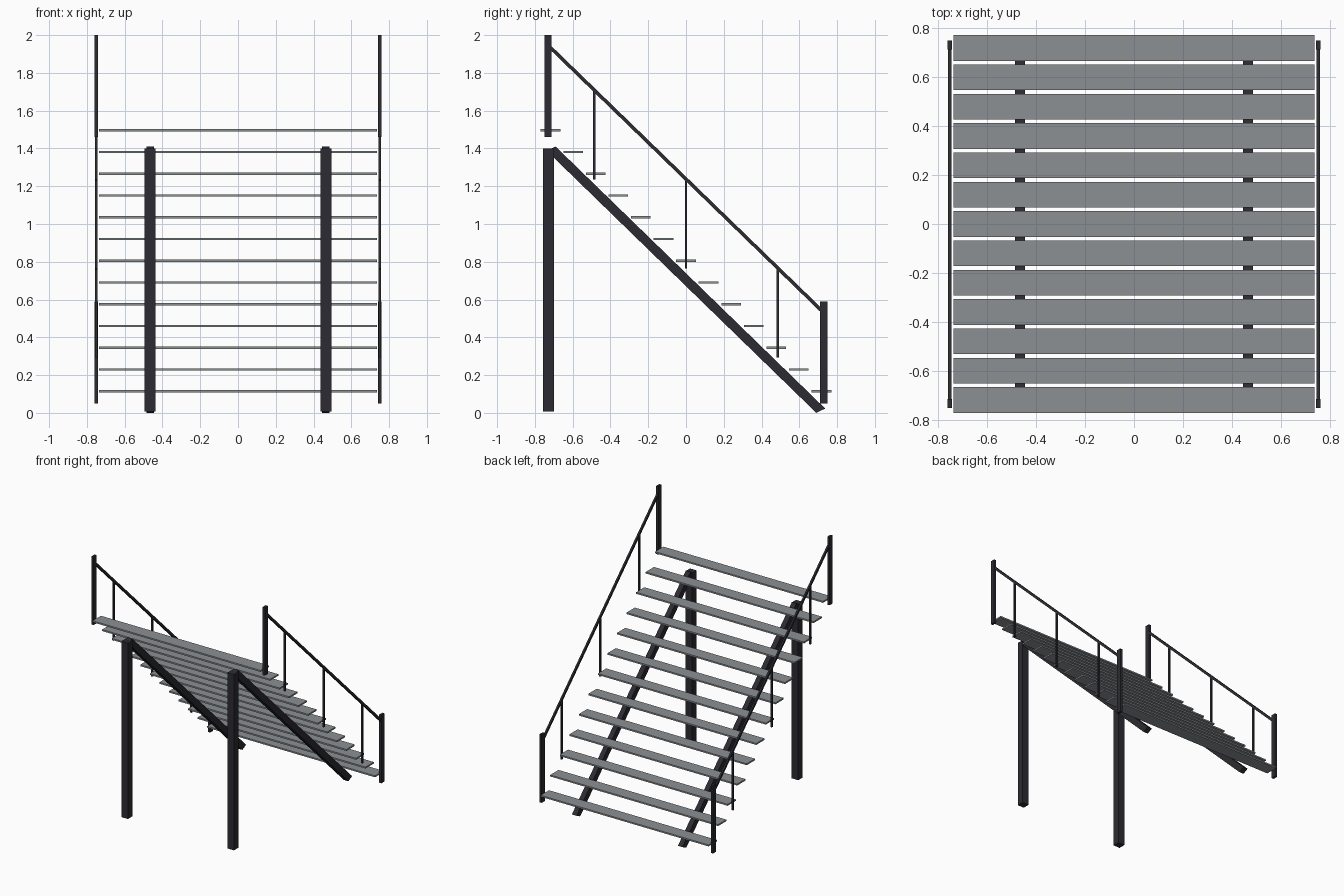
import bpy
import bmesh
from mathutils import Vector

# Remove the default cube only
cube = bpy.data.objects.get("Cube")
if cube:
    bpy.data.objects.remove(cube, do_unlink=True)


def make_material(name, rgb):
    mat = bpy.data.materials.new(name)
    color = (*rgb, 1.0)
    mat.diffuse_color = color
    mat.use_nodes = True
    for node in mat.node_tree.nodes:
        if node.type == "BSDF_PRINCIPLED":
            node.inputs["Base Color"].default_value = color
    return mat


tread_gray = make_material("tread gray", (0.26, 0.28, 0.29))
frame_dark = make_material("dark frame metal", (0.025, 0.024, 0.032))


def extrude_profile(name, profile, x, width, mat):
    """Flat side profile of (y, z) points, given a width along x."""
    bm = bmesh.new()
    verts = [bm.verts.new((x - width / 2, y, z)) for y, z in profile]
    face = bm.faces.new(verts)
    result = bmesh.ops.extrude_face_region(bm, geom=[face])
    moved = [v for v in result["geom"] if isinstance(v, bmesh.types.BMVert)]
    bmesh.ops.translate(bm, verts=moved, vec=Vector((width, 0, 0)))
    bmesh.ops.recalc_face_normals(bm, faces=bm.faces)
    mesh = bpy.data.meshes.new(name)
    bm.to_mesh(mesh)
    bm.free()
    mesh.materials.append(mat)
    obj = bpy.data.objects.new(name, mesh)
    bpy.context.collection.objects.link(obj)
    return obj


def block(name, x, width, y, depth, bottom, top, mat):
    front, back = y - depth / 2, y + depth / 2
    profile = [(front, bottom), (back, bottom), (back, top), (front, top)]
    return extrude_profile(name, profile, x, width, mat)


# Open treads, climbing toward the front
COUNT = 13
for i in range(COUNT):
    t = i / (COUNT - 1)
    y = 0.717 - 1.434 * t
    z = 0.114 + 1.383 * t
    block(f"tread_{i + 1}", 0, 1.472, y, 0.104, z - 0.006, z + 0.006, tread_gray)


def rail_height(y):
    return 1.238 - 0.97 * y


for side, sign in (("left", 1), ("right", -1)):
    # Support column and sloping stringer
    x = 0.465 * sign
    block(f"{side}_column", x, 0.058, -0.728, 0.056, 0.007, 1.4, frame_dark)
    stringer = [(-0.69, 1.41), (0.737, 0.023), (0.69, 0.0), (-0.737, 1.387)]
    extrude_profile(f"{side}_stringer", stringer, x, 0.04, frame_dark)

    # End posts of the railing
    x = 0.751 * sign
    block(f"{side}_upper_post", x, 0.019, -0.731, 0.038, 1.46, 2.0, frame_dark)
    block(f"{side}_lower_post", x, 0.019, 0.729, 0.038, 0.05, 0.59, frame_dark)

    # Handrail between the posts
    a, b, half = -0.725, 0.722, 0.013
    rail = [(a, rail_height(a) - half), (b, rail_height(b) - half),
            (b, rail_height(b) + half), (a, rail_height(a) + half)]
    extrude_profile(f"{side}_handrail", rail, x, 0.014, frame_dark)

    # Thin balusters hanging below the handrail
    for n, y in enumerate((-0.486, 0, 0.486), 1):
        top = rail_height(y)
        block(f"{side}_baluster_{n}", x, 0.012, y, 0.013, top - 0.473, top, frame_dark)
